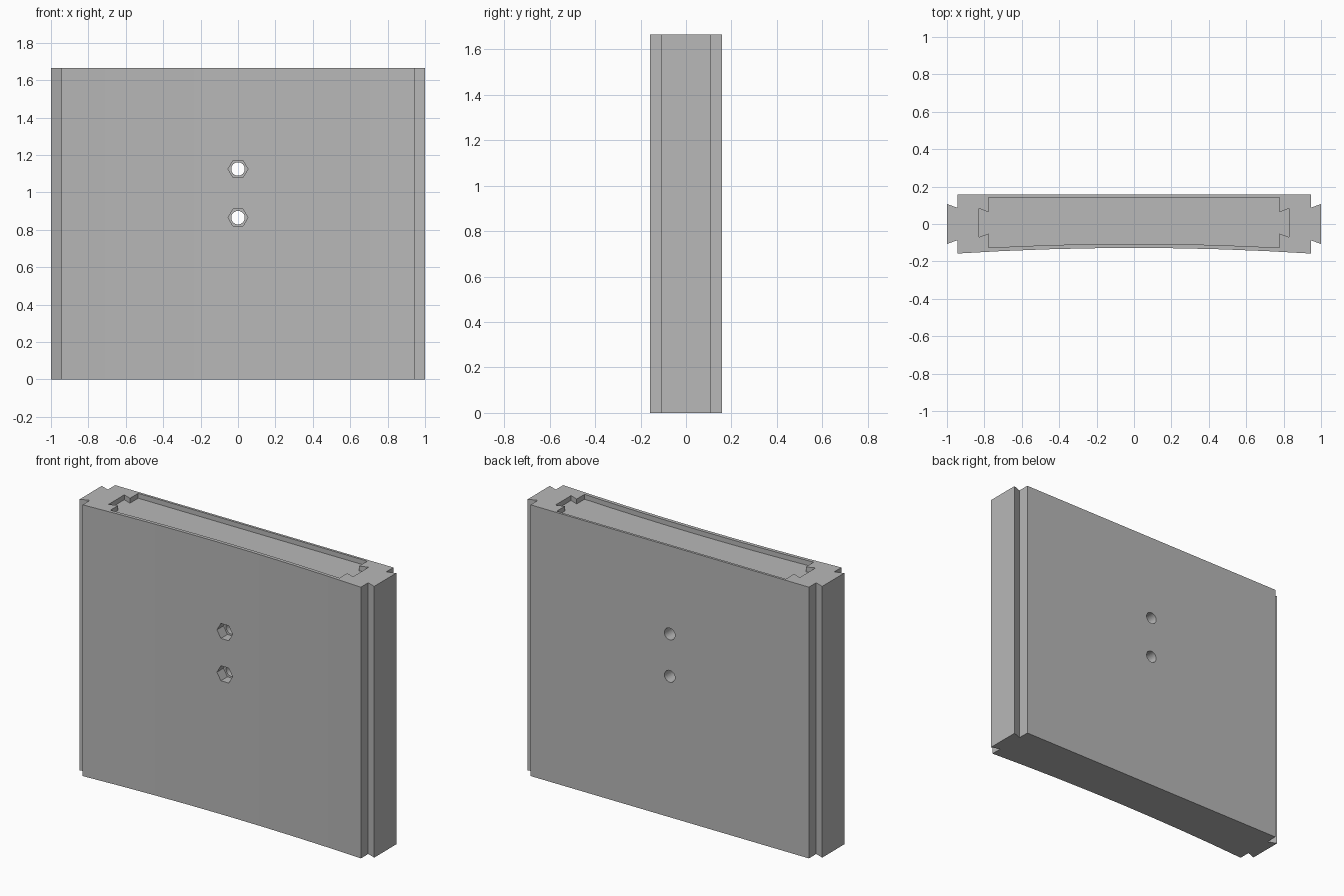
import bpy, bmesh, math
from mathutils import Matrix

if "Cube" in bpy.data.objects:
    bpy.data.objects.remove(bpy.data.objects["Cube"])

HEIGHT = 1.665
RECESS_DEPTH = 0.03
HOLE_HEIGHTS = (0.865, 1.125)

grey = bpy.data.materials.new("plain grey")
grey.use_nodes = True
colour = (0.48, 0.48, 0.48, 1)
grey.diffuse_color = colour
grey.node_tree.nodes["Principled BSDF"].inputs["Base Color"].default_value = colour


def make_object(name, bm):
    bmesh.ops.recalc_face_normals(bm, faces=bm.faces)
    mesh = bpy.data.meshes.new(name)
    bm.to_mesh(mesh)
    bm.free()
    mesh.materials.append(grey)
    obj = bpy.data.objects.new(name, mesh)
    bpy.context.collection.objects.link(obj)
    return obj


def dovetail_prism(name, body, tip, back, ends, middle, centre, neck, flare, z0, z1, steps=8):
    """Slab outline with a hollow-curved front and a dovetail on each end."""
    side = [(body, centre - neck), (tip, centre - flare),
            (tip, centre + flare), (body, centre + neck), (body, back)]
    front = []
    for i in range(steps + 1):
        t = 2 * i / steps - 1
        front.append((t * body, middle + (ends - middle) * t * t))
    outline = front + side + [(-x, y) for x, y in reversed(side)]
    bm = bmesh.new()
    face = bm.faces.new([bm.verts.new((x, y, z0)) for x, y in outline])
    top = bmesh.ops.extrude_face_region(bm, geom=[face])["geom"]
    bmesh.ops.translate(bm, vec=(0, 0, z1 - z0),
                        verts=[v for v in top if isinstance(v, bmesh.types.BMVert)])
    return make_object(name, bm)


def drill(name, sides, radius, y0, y1, z):
    """Prism along y, used to cut bolt holes and nut pockets."""
    bm = bmesh.new()
    place = Matrix.Translation((0, (y0 + y1) / 2, z)) @ Matrix.Rotation(math.pi / 2, 4, "X")
    if sides == 6:
        place = place @ Matrix.Rotation(math.pi / 6, 4, "Z")
    bmesh.ops.create_cone(bm, cap_ends=True, segments=sides, radius1=radius,
                          radius2=radius, depth=y1 - y0, matrix=place)
    # Turn the hexagon so that two corners point sideways
    if sides == 6 and max(v.co.x for v in bm.verts) < radius * 0.95:
        bmesh.ops.rotate(bm, verts=bm.verts, cent=(0, 0, z),
                         matrix=Matrix.Rotation(math.pi / 6, 3, "Y"))
    return make_object(name, bm)


# Slab with dovetailed ends
panel = dovetail_prism("panel", 0.945, 1.0, 0.158, -0.158, -0.128,
                       0, 0.087, 0.107, 0, HEIGHT)

# Shallow recess in the top, bolt holes and hexagonal nut pockets
cutters = [dovetail_prism("recess_cutter", 0.778, 0.83, 0.143, -0.127, -0.106,
                          0.006, 0.057, 0.077, HEIGHT - RECESS_DEPTH, HEIGHT + 0.1)]
for z in HOLE_HEIGHTS:
    cutters.append(drill("bolt_cutter", 32, 0.036, -0.3, 0.3, z))
    cutters.append(drill("nut_cutter", 6, 0.053, -0.3, -0.065, z))

for cutter in cutters:
    cutter.hide_render = True
    cut = panel.modifiers.new(cutter.name, "BOOLEAN")
    cut.operation = "DIFFERENCE"
    cut.solver = "EXACT"
    cut.object = cutter

# Bake the cuts, then remove the cutters
bpy.context.view_layer.update()
graph = bpy.context.evaluated_depsgraph_get()
baked = bpy.data.meshes.new_from_object(panel.evaluated_get(graph))
panel.modifiers.clear()
panel.data = baked
for cutter in cutters:
    bpy.data.objects.remove(cutter)
